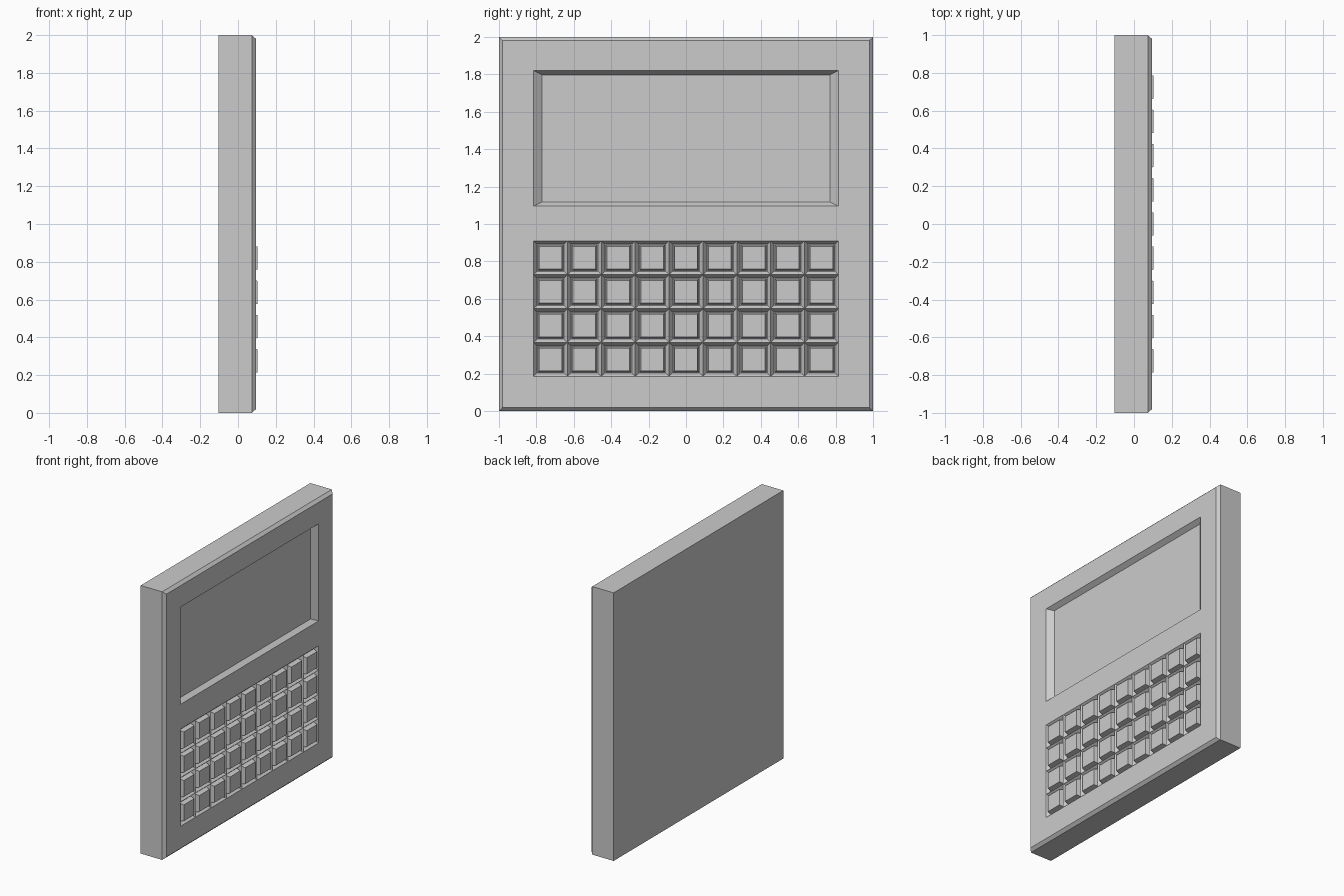
import bpy, bmesh

if "Cube" in bpy.data.objects:
    bpy.data.objects.remove(bpy.data.objects["Cube"])

BACK, RIM, FACE, KEY_TOP = -0.103, 0.074, 0.095, 0.103
COLS, ROWS = 9, 4
HALF, Z0, Z1 = 0.815, 0.185, 0.91          # keypad extents
SCREEN = (1.095, 1.82)                     # screen opening in z

bm = bmesh.new()

# Front plate grid, with cuts on the keypad and screen borders
ys = [-0.98] + [-HALF + 2 * HALF * i / COLS for i in range(COLS + 1)] + [0.98]
zs = [0.02] + [Z0 + (Z1 - Z0) * i / ROWS for i in range(ROWS + 1)] + [*SCREEN, 1.98]
grid = [[bm.verts.new((FACE, y, z)) for y in ys] for z in zs]
keys, screen = [], []
for r in range(len(zs) - 1):
    for c in range(len(ys) - 1):
        f = bm.faces.new((grid[r][c], grid[r][c + 1], grid[r + 1][c + 1], grid[r + 1][c]))
        if 1 <= c <= COLS:
            if 1 <= r <= ROWS:
                keys.append(f)
            elif r == ROWS + 2:
                screen.append(f)


def extrude_rim(edges, x, sy=1.0, sz=1.0):
    """Extrude an edge loop to depth x, scaled about the panel centre."""
    geom = bmesh.ops.extrude_edge_only(bm, edges=edges)["geom"]
    for v in (g for g in geom if isinstance(g, bmesh.types.BMVert)):
        v.co.x = x
        v.co.y *= sy
        v.co.z = 1 + (v.co.z - 1) * sz
    return [g for g in geom if isinstance(g, bmesh.types.BMEdge)]


# Chamfered front edge, then straight sides and the back
rim = extrude_rim([e for e in bm.edges if e.is_boundary], RIM, 1 / 0.98, 1 / 0.98)
back = extrude_rim(rim, BACK)
bmesh.ops.contextual_create(bm, geom=back)
bmesh.ops.recalc_face_normals(bm, faces=bm.faces)

# Sunken screen with sloping walls
geom = bmesh.ops.extrude_face_region(bm, geom=screen)["geom"]
bmesh.ops.delete(bm, geom=[f for f in screen if f.is_valid], context='FACES')
mid = sum(SCREEN) / 2
for v in (g for g in geom if isinstance(g, bmesh.types.BMVert)):
    v.co.x = FACE - 0.035
    v.co.y *= 0.77 / HALF
    v.co.z = mid + (v.co.z - mid) * 0.68 / 0.725

# Each key: sloping well, narrow floor, then a tapered cap
for thickness, depth in ((0.018, -0.025), (0.004, 0.0), (0.008, KEY_TOP - FACE + 0.025)):
    bmesh.ops.inset_individual(bm, faces=keys, thickness=thickness, depth=depth,
                               use_even_offset=True)

# Merge flat neighbouring faces
bmesh.ops.dissolve_limit(bm, angle_limit=0.01, verts=bm.verts, edges=bm.edges)
bmesh.ops.recalc_face_normals(bm, faces=bm.faces)

mesh = bpy.data.meshes.new("keypad_panel")
bm.to_mesh(mesh)
bm.free()
bpy.context.collection.objects.link(bpy.data.objects.new("keypad_panel", mesh))
